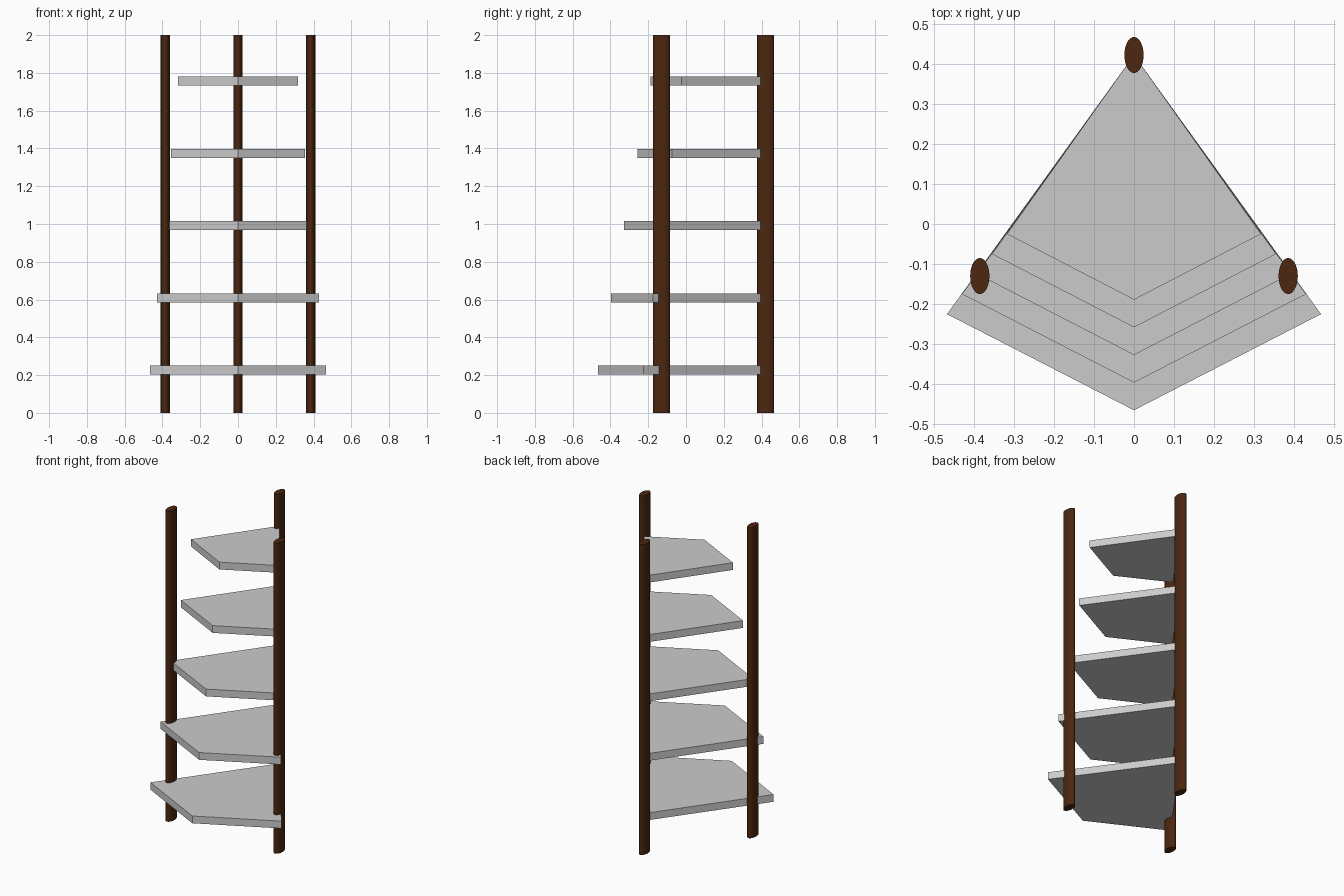
import bpy
import bmesh
import math

cube = bpy.data.objects.get("Cube")
if cube:
    bpy.data.objects.remove(cube, do_unlink=True)


def make_material(name, rgb):
    mat = bpy.data.materials.new(name)
    mat.use_nodes = True
    color = (*rgb, 1.0)
    mat.diffuse_color = color
    mat.node_tree.nodes["Principled BSDF"].inputs["Base Color"].default_value = color
    return mat


def make_prism(name, outline, bottom, height, mat):
    """Extrude a flat counter-clockwise outline straight up."""
    bm = bmesh.new()
    base = bm.faces.new([bm.verts.new((x, y, bottom)) for x, y in outline])
    top = bmesh.ops.extrude_face_region(bm, geom=[base])["geom"]
    moved = [v for v in top if isinstance(v, bmesh.types.BMVert)]
    bmesh.ops.translate(bm, verts=moved, vec=(0, 0, height))
    bmesh.ops.recalc_face_normals(bm, faces=bm.faces)
    mesh = bpy.data.meshes.new(name)
    bm.to_mesh(mesh)
    bm.free()
    mesh.materials.append(mat)
    obj = bpy.data.objects.new(name, mesh)
    bpy.context.collection.objects.link(obj)
    return obj


wood = make_material("dark brown wood", (0.072, 0.02, 0.005))
grey = make_material("light grey", (0.6, 0.6, 0.6))

# Three oval posts
POST_RX, POST_RY, SIDES = 0.024, 0.045, 32
posts = {"back_post": (0, 0.422), "left_post": (0.385, -0.13), "right_post": (-0.385, -0.13)}
for name, (cx, cy) in posts.items():
    angles = [2 * math.pi * i / SIDES for i in range(SIDES)]
    oval = [(cx + POST_RX * math.cos(a), cy + POST_RY * math.sin(a)) for a in angles]
    post = make_prism(name, oval, 0, 2, wood)
    bpy.ops.object.select_all(action="DESELECT")
    post.select_set(True)
    bpy.context.view_layer.objects.active = post
    bpy.ops.object.shade_smooth_by_angle(angle=math.radians(40))

# Five kite-shaped shelves, shrinking evenly towards the top
SHELVES, THICKNESS = 5, 0.047
for i in range(SHELVES):
    t = i / (SHELVES - 1)
    half_width = 0.467 - 0.15 * t
    side_y = -0.225 + 0.2 * t
    front_y = -0.465 + 0.276 * t
    kite = [(0, front_y), (half_width, side_y), (0, 0.422), (-half_width, side_y)]
    make_prism(f"shelf_{i + 1}", kite, 0.203 + 0.3825 * i, THICKNESS, grey)
